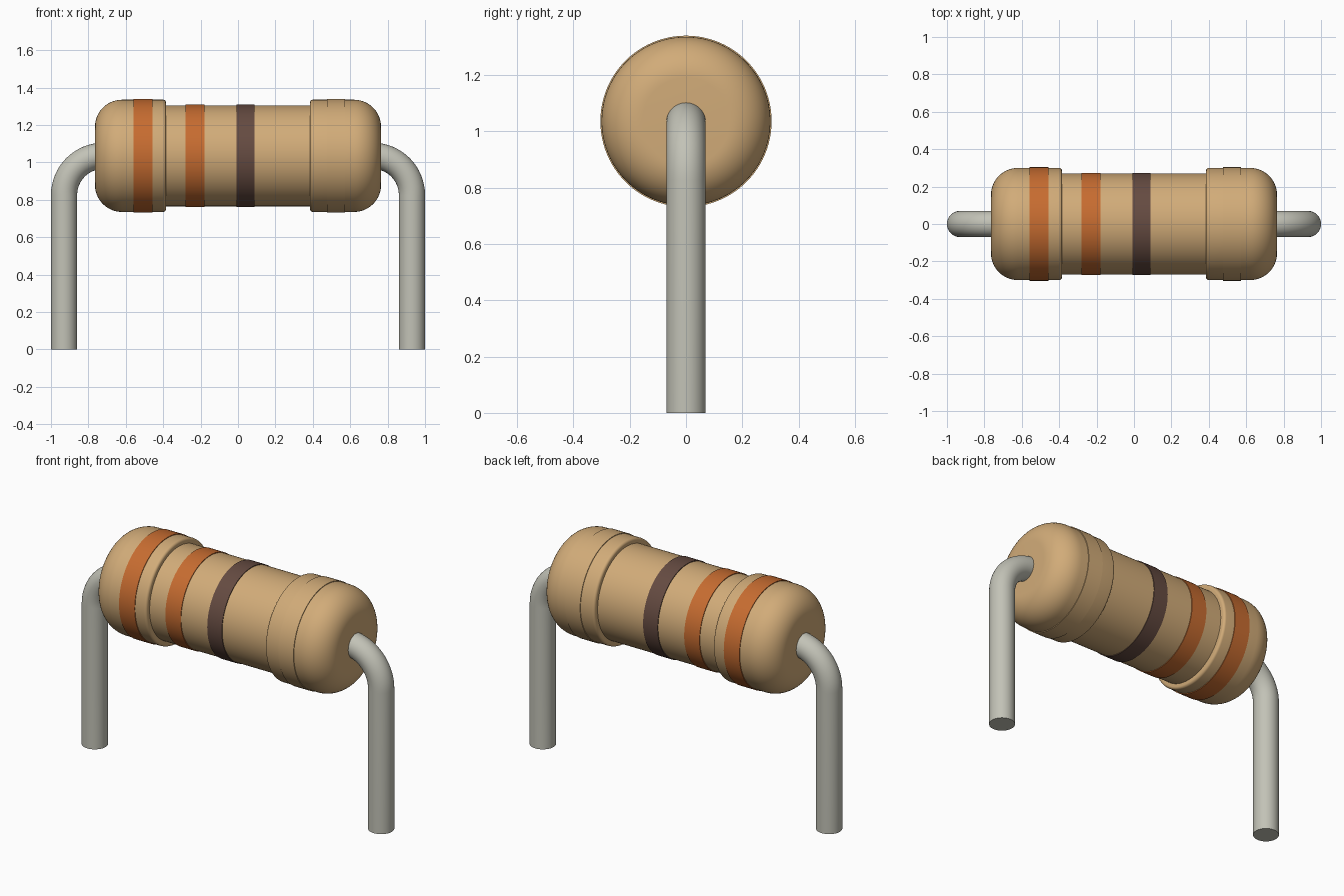
import bpy
import bmesh
from math import sin, cos, pi, radians
from mathutils import Matrix, Vector

cube = bpy.data.objects.get("Cube")
if cube:
    bpy.data.objects.remove(cube, do_unlink=True)

AXIS_Z = 1.035       # height of the body axis
SEGMENTS = 96


def material(name, rgb):
    mat = bpy.data.materials.new(name)
    mat.use_nodes = True
    color = (*rgb, 1)
    mat.diffuse_color = color
    mat.node_tree.nodes["Principled BSDF"].inputs["Base Color"].default_value = color
    return mat


tan = material("tan", (0.64, 0.41, 0.19))
orange = material("orange", (0.57, 0.15, 0.03))
brown = material("dark brown", (0.13, 0.07, 0.053))
metal = material("grey metal", (0.54, 0.54, 0.47))


def finish(name, bm, mat):
    bmesh.ops.recalc_face_normals(bm, faces=bm.faces)
    mesh = bpy.data.meshes.new(name)
    bm.to_mesh(mesh)
    bm.free()
    mesh.materials.append(mat)
    obj = bpy.data.objects.new(name, mesh)
    bpy.context.collection.objects.link(obj)
    bpy.ops.object.select_all(action="DESELECT")
    obj.select_set(True)
    bpy.context.view_layer.objects.active = obj
    bpy.ops.object.shade_smooth_by_angle(angle=radians(35))
    return obj


def lathe(name, profile, mat):
    """Spin (x, radius) points around the body axis."""
    bm = bmesh.new()
    verts = [bm.verts.new((x, 0, AXIS_Z + r)) for x, r in profile]
    edges = [bm.edges.new(pair) for pair in zip(verts, verts[1:])]
    bmesh.ops.spin(bm, geom=verts + edges, cent=(0, 0, AXIS_Z), axis=(1, 0, 0),
                   angle=2 * pi, steps=SEGMENTS)
    bmesh.ops.remove_doubles(bm, verts=bm.verts, dist=0.0001)
    return finish(name, bm, mat)


def fillet(x, r, radius, start, end, steps):
    angles = [radians(start + (end - start) * i / steps) for i in range(steps + 1)]
    return [(x + radius * cos(a), r + radius * sin(a)) for a in angles]


def tube(name, path, radius, mat):
    """Sweep a circle along a path lying in the xz plane."""
    bm = bmesh.new()
    rings = []
    for i, p in enumerate(path):
        tangent = (path[min(i + 1, len(path) - 1)] - path[max(i - 1, 0)]).normalized()
        across = Vector((0, 1, 0))
        normal = across.cross(tangent)
        rings.append([bm.verts.new(p + radius * (cos(a) * across + sin(a) * normal))
                      for a in (2 * pi * k / 48 for k in range(48))])
    for lower, upper in zip(rings, rings[1:]):
        for k in range(48):
            n = (k + 1) % 48
            bm.faces.new((lower[k], lower[n], upper[n], upper[k]))
    bm.faces.new(rings[0])
    bm.faces.new(rings[-1])
    return finish(name, bm, mat)


# Slim middle of the body
lathe("body_tube", [(-0.4, 0.27), (0.4, 0.27)], tan)

# Rounded end caps and bent wire leads
cap = ([(0.385, 0.25)]
       + fillet(0.4, 0.285, 0.015, 180, 90, 5)
       + fillet(0.62, 0.155, 0.145, 90, 0, 14)
       + [(0.765, 0)])
bend = [Vector((0.72 + 0.21 * cos(a), 0, 0.825 + 0.21 * sin(a)))
        for a in (pi / 2 * i / 16 for i in range(17))]
lead = [Vector((0.93, 0, 0))] + bend + [Vector((0.6, 0, AXIS_Z))]
for side, sign in (("left", 1), ("right", -1)):
    lathe(side + "_end_cap", [(sign * x, r) for x, r in cap], tan)
    tube(side + "_wire_lead", [Vector((sign * p.x, 0, p.z)) for p in lead], 0.07, metal)

# Painted rings, slightly proud of the surface
for name, start, end, r, mat in (
        ("cap_orange_band", -0.56, -0.458, 0.304, orange),
        ("body_orange_band", -0.28, -0.18, 0.274, orange),
        ("body_brown_band", -0.008, 0.087, 0.274, brown),
        ("cap_tan_band", 0.475, 0.573, 0.304, tan)):
    lathe(name, [(start, r - 0.008), (start, r), (end, r), (end, r - 0.008)], mat)
